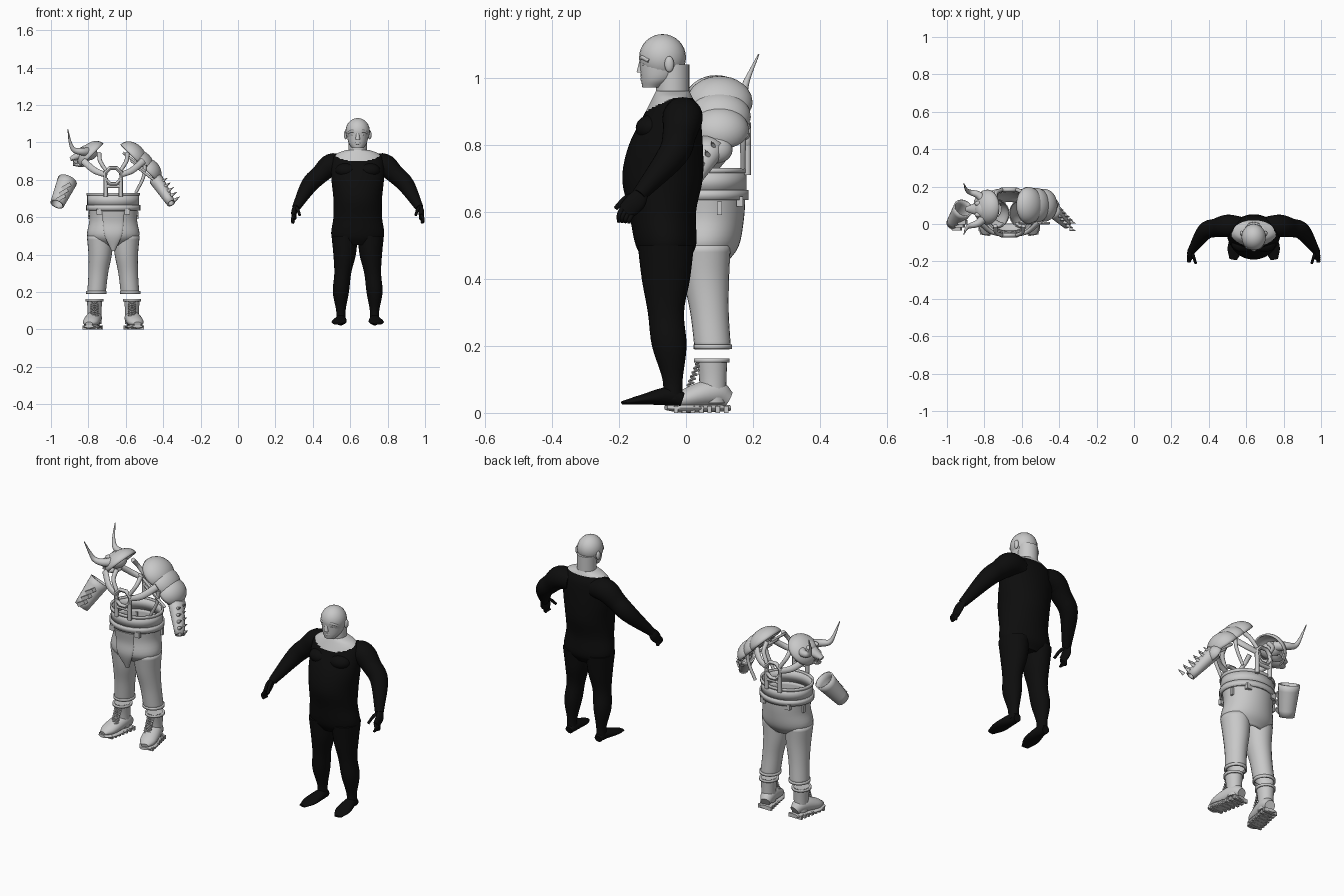
import bpy, bmesh
from math import sin, cos, pi, radians
from mathutils import Vector

if "Cube" in bpy.data.objects:
    bpy.data.objects.remove(bpy.data.objects["Cube"])


def material(name, value):
    mat = bpy.data.materials.new(name)
    mat.use_nodes = True
    colour = (value, value, value, 1)
    mat.diffuse_color = colour
    mat.node_tree.nodes["Principled BSDF"].inputs["Base Color"].default_value = colour
    return mat


GREY = material("pale grey", .58)
BLACK = material("black cloth", .004)
BODY_X, OUTFIT_X = .64, -.667
ALONG_X, ALONG_Y, ALONG_Z = Vector((1, 0, 0)), Vector((0, 1, 0)), Vector((0, 0, 1))
SIDES = (1, -1)


def finish(obj, name, mat, thickness=0):
    obj.name = name
    obj.data.materials.append(mat)
    bpy.ops.object.select_all(action='DESELECT')
    obj.select_set(True)
    bpy.context.view_layer.objects.active = obj
    bpy.ops.object.shade_smooth_by_angle(angle=radians(45))
    if thickness:
        solid = obj.modifiers.new("thickness", 'SOLIDIFY')
        solid.thickness, solid.offset = thickness, 0
    return obj


def from_bmesh(bm, name, mat, thickness=0):
    bmesh.ops.recalc_face_normals(bm, faces=bm.faces[:])
    mesh = bpy.data.meshes.new(name)
    bm.to_mesh(mesh)
    bm.free()
    obj = bpy.data.objects.new(name, mesh)
    bpy.context.collection.objects.link(obj)
    return finish(obj, name, mat, thickness)


def spline(rows, steps):
    """Smooth the rows with a Catmull-Rom curve."""
    out = []
    for i, (start, end) in enumerate(zip(rows, rows[1:])):
        leave = (end - rows[i - 1]) / 2 if i else end - start
        arrive = (rows[i + 2] - start) / 2 if i + 2 < len(rows) else end - start
        for k in range(steps):
            t = k / steps
            ease = t * t * (3 - 2 * t)
            pull, push = t * (1 - t) ** 2, t * t * (t - 1)
            out.append(start + (end - start) * ease + leave * pull + arrive * push)
    return out + [rows[-1]]


def sweep(name, rows, mat=GREY, ox=OUTFIT_X, side=1, ref=ALONG_Y, level=False,
          sides=24, steps=5, shell=0, flat=1):
    """Elliptical skin along rows of x, y, z, half width and, if not width * flat, half depth."""
    rows = [Vector(r if len(r) > 4 else (*r, r[-1] * flat)) for r in rows]
    path = spline(rows, steps)
    points = [Vector((r[0] * side + ox, r[1], r[2])) for r in path]
    last = len(points) - 1
    bm, rings = bmesh.new(), []
    for i, (point, row) in enumerate(zip(points, path)):
        along = points[min(i + 1, last)] - points[max(i - 1, 0)]
        along = ALONG_Z if level else along.normalized()
        across = ref.cross(along).normalized()
        over = along.cross(across)
        angles = [2 * pi * k / sides for k in range(sides)]
        rings.append([bm.verts.new(point + across * cos(a) * max(row[3], .001)
                                   + over * sin(a) * max(row[4], .001)) for a in angles])
    for low, high in zip(rings, rings[1:]):
        for k in range(sides):
            bm.faces.new((low[k - 1], low[k], high[k], high[k - 1]))
    if not shell:
        bm.faces.new(rings[0])
        bm.faces.new(rings[-1])
    return from_bmesh(bm, name, mat, shell)


def stack(name, rows, x=0, **options):
    """Level slices of y, z, half width, half depth."""
    return sweep(name, [(x, *row) for row in rows], level=True, **options)


def band(name, y, z, height, width, depth, thickness=.01, **options):
    stack(name, [(y, z, width, depth), (y, z + height, width, depth)],
          sides=40, steps=1, shell=thickness, **options)


def tube(name, points, start, end, sides=10, **options):
    """Round bar whose radius runs from start to end."""
    count = len(points) - 1
    rows = [(*p, start + (end - start) * i / count) for i, p in enumerate(points)]
    sweep(name, rows, sides=sides, **options)


def spike(name, base, tip, radius, **options):
    tube(name, [base, tip], radius, .001, sides=8, steps=1, **options)


def ball(name, loc, size, mat=GREY, ox=OUTFIT_X, side=1):
    bpy.ops.mesh.primitive_uv_sphere_add(segments=24, ring_count=16, radius=1)
    obj = bpy.context.object
    obj.location = (loc[0] * side + ox, loc[1], loc[2])
    obj.scale = size
    finish(obj, name, mat)


def box(name, loc, size, side=1, turn=0):
    bpy.ops.mesh.primitive_cube_add(size=1)
    obj = bpy.context.object
    obj.location = (loc[0] * side + OUTFIT_X, loc[1], loc[2])
    obj.rotation_euler.y = radians(turn)
    obj.scale = size
    finish(obj, name, GREY)


def dome(name, loc, size, side=1, tilt=45):
    """Hollow armour plate bulging up and outwards."""
    bm = bmesh.new()
    bmesh.ops.create_uvsphere(bm, u_segments=28, v_segments=16, radius=1)
    bmesh.ops.delete(bm, geom=[v for v in bm.verts if v.co.z < -.1], context='VERTS')
    bmesh.ops.scale(bm, vec=size, verts=bm.verts[:])
    obj = from_bmesh(bm, name, GREY, .008)
    obj.location = (loc[0] * side + OUTFIT_X, loc[1], loc[2])
    obj.rotation_euler.y = radians(tilt) * side


# Clothed figure: trunk with a bare collar
trunk = stack("trunk", [(-.06, .45, .09, .06), (-.06, .5, .14, .09), (-.07, .6, .13, .1),
                        (-.07, .7, .13, .12), (-.06, .8, .14, .11), (-.04, .9, .14, .08),
                        (-.04, .94, .11, .06), (-.04, .96, .06, .05)],
              mat=BLACK, ox=BODY_X, sides=64, steps=10)
trunk.data.materials.append(GREY)
for face in trunk.data.polygons:
    collar_line = .94 + min(0, face.center.y + .04) / 2
    face.material_index = int(face.center.z > collar_line)

# Head and face
skin = dict(mat=GREY, ox=BODY_X)
stack("neck", [(-.04, .94, .05, .05), (-.04, 1.04, .05, .05)], **skin)
ball("skull", (0, -.07, 1.06), (.065, .07, .07), **skin)
stack("jaw", [(-.1, .97, .03, .03), (-.08, 1, .05, .055), (-.07, 1.06, .06, .07)], **skin)
tube("nose", [(0, -.13, 1.06), (0, -.135, 1.015)], .007, .013, **skin)
ball("lips", (0, -.126, .995), (.02, .01, .008), **skin)
for side in SIDES:
    tube("brow", [(0, -.13, 1.055), (.03, -.128, 1.06), (.05, -.11, 1.05)], .008, .006, side=side, **skin)
    ball("eye", (.024, -.124, 1.04), (.01, .008, .006), side=side, **skin)
    ball("ear", (.064, -.05, 1.04), (.01, .014, .024), side=side, **skin)

# Figure limbs
for side in SIDES:
    limb = dict(mat=BLACK, ox=BODY_X, side=side)
    ball("chest_muscle", (.06, -.1, .85), (.06, .05, .04), **limb)
    sweep("arm", [(.07, -.01, .88, .05), (.14, -.01, .88, .06), (.2, -.02, .83, .05),
                  (.26, -.04, .77, .045), (.33, -.14, .65, .022)], **limb)
    sweep("palm", [(.33, -.13, .66, .02), (.34, -.15, .63, .03), (.34, -.18, .6, .026)],
          ref=ALONG_X, flat=.5, **limb)
    for finger in range(4):
        fan = finger * .01
        tube("finger", [(.34, fan - .19, .61 - fan / 2), (.35, fan - .2, .59 - fan / 2), (.34, fan - .2, .57)],
             .008, .006, **limb)
    tube("thumb", [(.33, -.15, .65), (.32, -.18, .64), (.31, -.21, .61)], .01, .007, **limb)
    sweep("leg", [(.07, -.06, .5, .07), (.07, -.06, .4, .06), (.08, -.06, .3, .045),
                  (.09, -.05, .2, .043), (.09, -.04, .1, .025), (.09, -.04, .04, .025)],
          level=True, flat=1.2, **limb)
    sweep("foot", [(.09, -.01, .04, .02), (.09, -.05, .05, .028), (.1, -.13, .04, .04, .015),
                   (.11, -.19, .03, .02, .005)], ref=ALONG_Z, **limb)

# Outfit: trousers, waistband and flap
stack("trouser_hips", [(.06, .45, .09, .06), (.055, .5, .136, .1), (.065, .58, .125, .105), (.065, .66, .13, .11)],
      sides=40, shell=.006)
band("waist_fold", .062, .635, .03, .14, .12)
band("waistband", .062, .66, .06, .134, .114)
band("waist_rim", .062, .715, .015, .138, .118)
stack("front_flap", [(-.05, .63, .06, .01), (-.042, .57, .055, .01), (-.045, .5, .045, .01), (-.02, .42, .01, .01)])
for side in SIDES:
    sweep("trouser_leg", [(.07, .055, .5, .069), (.07, .06, .4, .06), (.08, .07, .3, .05), (.09, .08, .19, .047)],
          level=True, flat=1.1, shell=.005, side=side)
    band("trouser_cuff", .08, .19, .014, .05, .052, x=.09, side=side)
    for y in (-.04, .16):
        box("belt_clasp", (.075, y, .63), (.03, .02, .03), side)
    box("hanging_buckle", (.13, .1, .61), (.01, .015, .04), side)

    # Boots with the toes turned out
    sweep("boot_shaft", [(.1, .08, .03, .036), (.1, .08, .1, .037), (.1, .077, .16, .042)],
          level=True, flat=1.1, side=side)
    band("boot_rim", .077, .15, .012, .044, .048, x=.1, side=side)
    sweep("boot_foot", [(.09, .125, .04, .026), (.1, .08, .06, .04), (.12, -.01, .04, .043, .028),
                        (.13, -.055, .03, .02, .01)], ref=ALONG_Z, side=side)
    sweep("boot_sole", [(.09, .13, .014, .03), (.1, .07, .014, .038), (.12, -.01, .014, .046),
                        (.13, -.06, .016, .026)], ref=ALONG_Z, flat=.3, side=side)
    for step in range(7):
        box("sole_lug", (.094 + step / 200, .12 - step / 40, .01), (.08, .013, .02), side)
        y, z = step / 200, .07 + step / 80
        for tilt in (.006, -.006):
            tube("boot_lace", [(.08, y + .012, z - tilt), (.1, y, z), (.12, y + .012, z + tilt)],
                 .004, .004, sides=6, side=side)

# Harness: a frame on the chest and another on the back, strapped to the shoulders
for y, out in ((-.06, -1), (.183, 1)):
    bpy.ops.mesh.primitive_torus_add(major_segments=8, minor_segments=8, major_radius=.046, minor_radius=.011)
    frame = finish(bpy.context.object, "harness_frame", GREY)
    frame.location = (OUTFIT_X, y, .82)
    frame.rotation_euler = (pi / 2, pi / 8, 0)
    tube("harness_crossbar", [(-.045, y, .765), (.045, y, .765)], .01, .01)
    for side in SIDES:
        tube("harness_bar", [(.04, y, .81), (.04, y, .71)], .011, .011, side=side)
        sweep("harness_strap", [(.16, y - out * .07, .9, .018), (.1, y - out * .02, .85, .017), (.035, y, .825, .014)],
              flat=.7, side=side)
        tube("shoulder_cord", [(.075, y - out * .05, .94), (.07, y - out * .015, .9), (.04, y, .85)],
             .012, .01, side=side)
for y in (.17, .01):
    tube("side_strap", [(.17, y, .88), (.16, y, .81), (.12, y, .73)], .01, .008)

# Layered shoulder plates on the left, one plate on the right
for layer in range(3):
    drop = layer * .042
    dome("shoulder_plate", (.1 + drop, .1, .925 - drop), (.085 - drop / 7, .095 - drop / 8, .066))
    tube("plate_rim", [(.052 + drop, .005, .945 - drop), (.13 + drop, .005, .885 - drop)], .007, .007)
dome("elbow_plate", (.23, .09, .785), (.04, .045, .035), tilt=70)
dome("right_shoulder_plate", (.115, .09, .93), (.085, .09, .06), side=-1)

# Horned skull on the right shoulder
right = dict(side=-1)
middle = .08
ball("horned_skull", (.135, middle, .945), (.05, .055, .042), **right)
sweep("skull_snout", [(.14, middle, .945, .035), (.18, middle, .93, .025), (.23, middle, .91, .01)], flat=1.3, **right)
sweep("skull_jaw", [(.13, middle, .895, .016), (.17, middle, .88, .012), (.215, middle, .882, .007)], flat=2.3, **right)
for turn in SIDES:
    horn = [(.125, .035, .95), (.165, .075, .95), (.21, .09, .96), (.23, .105, 1), (.243, .137, 1.07)]
    tube("horn", [(x, middle + y * turn, z) for x, y, z in horn], .026, .002, sides=16, **right)
    ball("skull_brow", (.165, middle + .03 * turn, .962), (.02, .014, .012), **right)
    for tooth in range(4):
        x, y = .17 + tooth / 70, middle + (.024 - tooth / 300) * turn
        spike("upper_tooth", (x, y, .915), (x, y, .89), .006, **right)
        spike("lower_tooth", (x - .007, y, .88), (x - .007, y, .905), .005, **right)

# Forearm guards
sweep("right_bracer", [(.245, .085, .795, .05), (.3, 0, .67, .034)], shell=.008, **right)
for i in range(3):
    box("bracer_block", (.25 + i / 70, .01 - i / 60, .765 - i / 33), (.05, .025, .02), -1, -30)
sweep("left_bracer", [(.23, .08, .8, .034), (.31, 0, .675, .02)], flat=1.2, shell=.008)
for i in range(5):
    x, y, z = .26 + i / 60, .07 - i / 55, .79 - i / 40
    for row in (-.025, .015):
        spike("bracer_spike", (x, y + row, z), (x + .03, y + row - .01, z + .02), .01)
